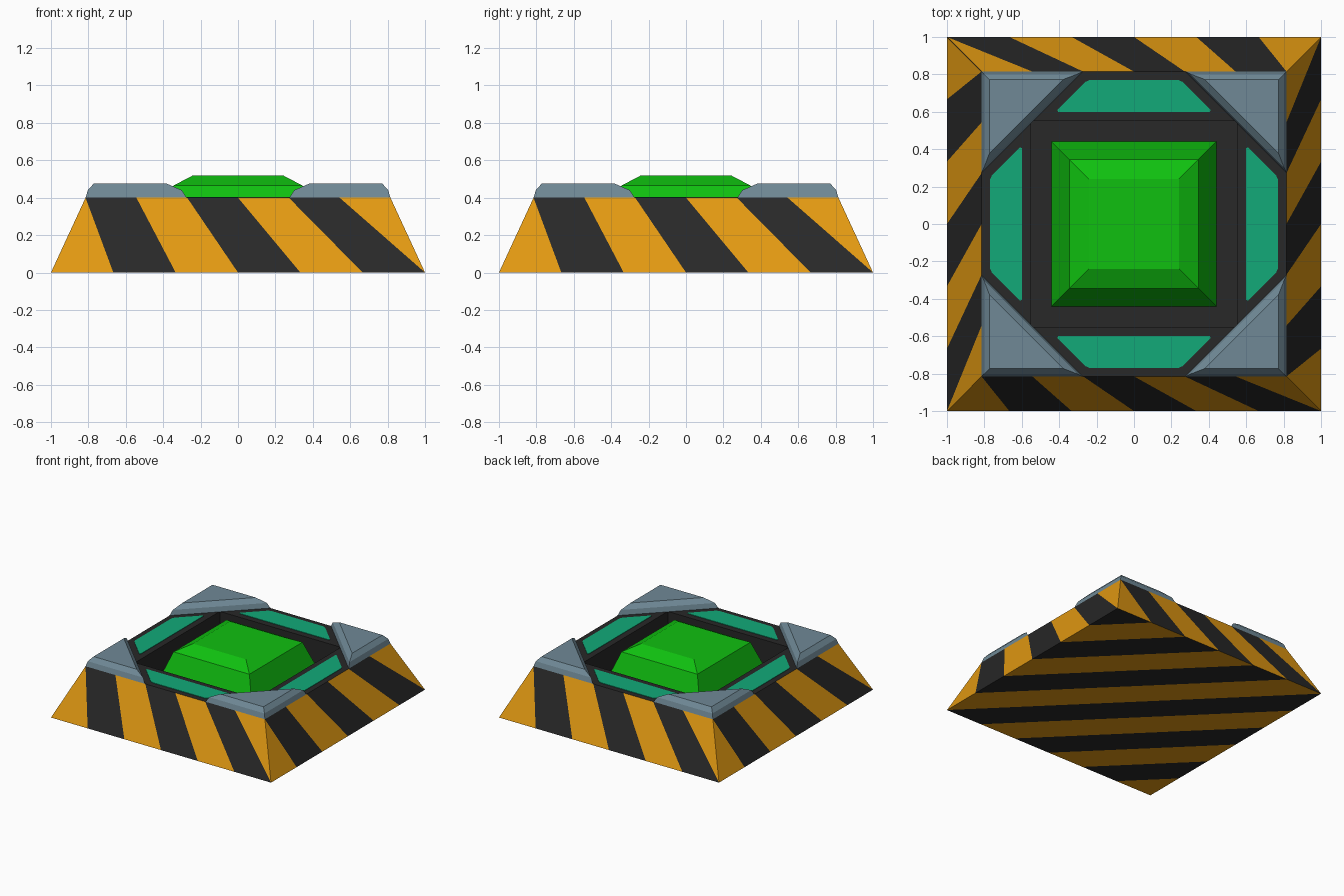
import bpy, bmesh
from math import pi
from mathutils import Matrix, Vector

cube = bpy.data.objects.get("Cube")
if cube:
    bpy.data.objects.remove(cube, do_unlink=True)


def material(name, rgb):
    m = bpy.data.materials.new(name)
    m.use_nodes = True
    m.diffuse_color = (*rgb, 1)
    m.node_tree.nodes["Principled BSDF"].inputs["Base Color"].default_value = (*rgb, 1)
    return m


orange = material("warning orange", (0.76, 0.32, 0.006))
black = material("charcoal", (0.021, 0.021, 0.021))
steel = material("blue grey steel", (0.16, 0.25, 0.305))
green = material("button green", (0.005, 0.53, 0.005))
teal = material("teal", (0.006, 0.40, 0.19))


def finish(name, bm, *mats):
    mesh = bpy.data.meshes.new(name)
    bm.to_mesh(mesh)
    bm.free()
    for m in mats:
        mesh.materials.append(m)
    obj = bpy.data.objects.new(name, mesh)
    bpy.context.collection.objects.link(obj)
    return obj


def loft(name, mat, rings, turn=0):
    """Skin counter-clockwise rings of (points, height) and cap the last."""
    bm = bmesh.new()
    loops = [[bm.verts.new((x, y, z)) for x, y in pts] for pts, z in rings]
    n = len(loops[0])
    for a, b in zip(loops, loops[1:]):
        for i in range(n):
            j = (i + 1) % n
            bm.faces.new((a[i], a[j], b[j], b[i]))
    bm.faces.new(loops[-1])
    bm.transform(Matrix.Rotation(turn * pi / 2, 4, "Z"))
    return finish(name, bm, mat)


def square(r):
    return [(-r, -r), (r, -r), (r, r), (-r, r)]


def clip_corners(pts, cut):
    out = []
    for i, p in enumerate(pts):
        p, prev, nxt = Vector(p), Vector(pts[i - 1]), Vector(pts[(i + 1) % len(pts)])
        out += [p + (prev - p).normalized() * cut, p + (nxt - p).normalized() * cut]
    return out


TOP, HEIGHT, STRIPES = 0.815, 0.4, 6

# Striped sloping sides: stripes lean one step over the height
bm = bmesh.new()
low = [min(-1 + 2 * k / STRIPES, 1) for k in range(STRIPES + 2)]
high = [max(-TOP + 2 * TOP * (k - 1) / STRIPES, -TOP) for k in range(STRIPES + 2)]
for side in range(4):
    rot = Matrix.Rotation(side * pi / 2, 3, "Z")
    for k in range(STRIPES + 1):
        pts = [(low[k], -1, 0), (low[k + 1], -1, 0),
               (high[k + 1], -TOP, HEIGHT), (high[k], -TOP, HEIGHT)]
        pts = [p for i, p in enumerate(pts) if p not in pts[:i]]
        face = bm.faces.new([bm.verts.new(rot @ Vector(p)) for p in pts])
        face.material_index = k % 2
finish("striped_sides", bm, orange, black)

# Underside with diagonal stripes
bm = bmesh.new()
bm.faces.new([bm.verts.new((x, y, 0)) for x, y in reversed(square(1))])
for k in range(1, 2 * STRIPES):
    bmesh.ops.bisect_plane(bm, geom=bm.verts[:] + bm.edges[:] + bm.faces[:],
                           plane_co=(-2 + 2 * k / STRIPES, 0, 0), plane_no=(1, 1, 0))
for f in bm.faces:
    c = f.calc_center_median()
    f.material_index = int((c.x + c.y + 2) * STRIPES / 2) % 2
finish("striped_underside", bm, orange, black)

# Dark deck with a square well
WELL = 0.2
loft("deck_and_well", black,
     [(square(TOP), HEIGHT), (square(0.55), HEIGHT), (square(0.55), WELL)])

# Green button rising out of the well
loft("button", green,
     [(square(0.44), WELL), (square(0.345), 0.465), (square(0.24), 0.52)])

# Bevelled corner blocks and teal plates, one of each per side
plate = clip_corners([(-0.25, -0.77), (0.25, -0.77), (0.42, -0.6), (-0.42, -0.6)], 0.014)
for turn in range(4):
    block = [([(-r, -r), (-tip, -r), (-r, -tip)], z)
             for r, tip, z in [(TOP, 0.275, HEIGHT), (0.803, 0.3, 0.44), (0.772, 0.38, 0.475)]]
    loft(f"corner_block_{turn + 1}", steel, block, turn)
    loft(f"teal_plate_{turn + 1}", teal, [(plate, 0.398), (plate, 0.404)], turn)
